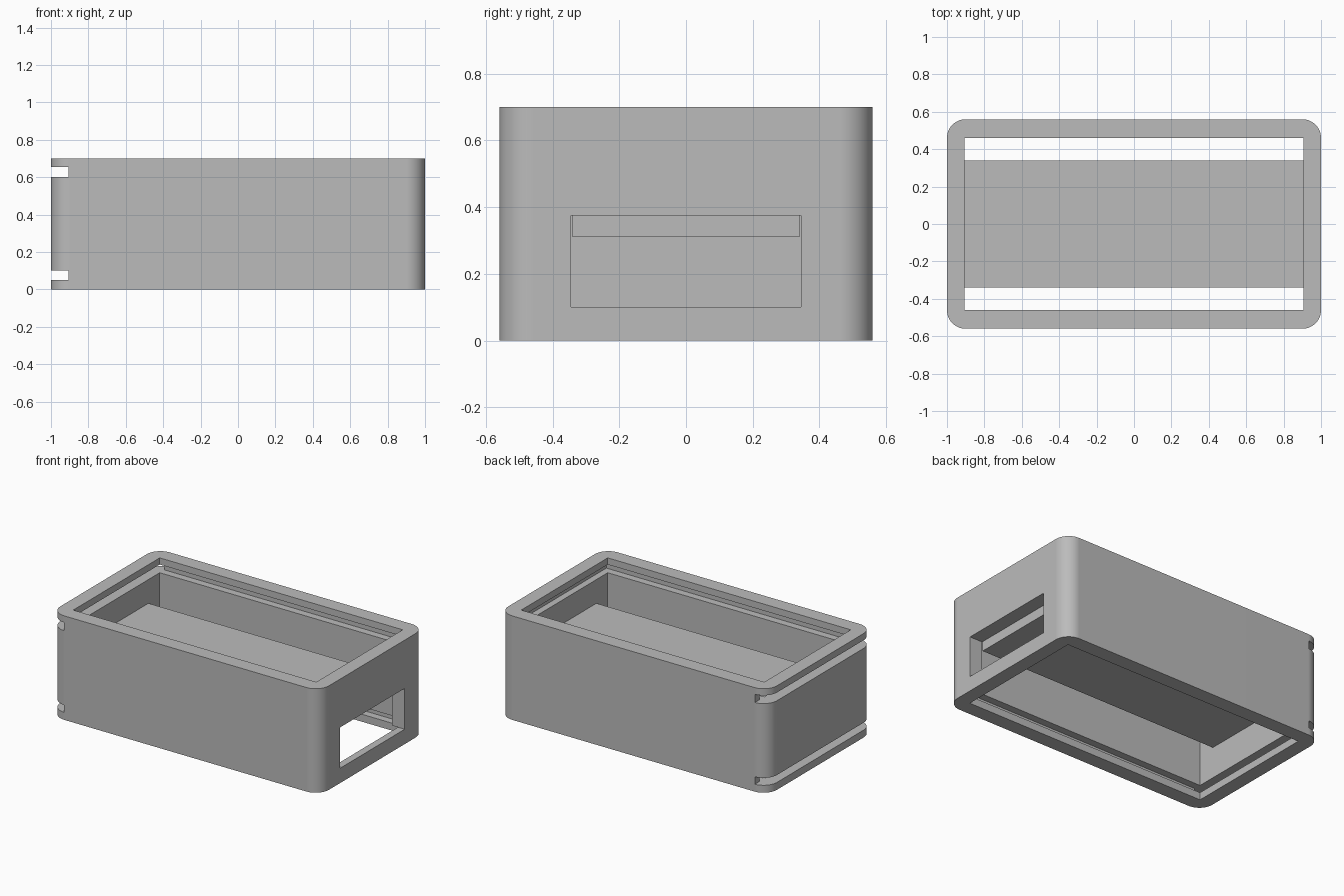
import bpy
import bmesh
from math import radians
from mathutils import Vector

default = bpy.data.objects.get("Cube")
if default:
    bpy.data.objects.remove(default, do_unlink=True)

# Overall sizes
HX, HY, H = 1.0, 0.56, 0.70       # half length, half width, height
IX, IY = 0.905, 0.46              # half size of the opening
SLOTS = ((0.05, 0.10), (0.60, 0.655))

grey = bpy.data.materials.new("plain grey")
grey.use_nodes = True
colour = (0.5, 0.5, 0.5, 1.0)
grey.diffuse_color = colour
grey.node_tree.nodes["Principled BSDF"].inputs["Base Color"].default_value = colour


def block(name, x, y, z, corner=0.0):
    """Box between (min, max) pairs, with optional rounded upright corners."""
    bm = bmesh.new()
    bmesh.ops.create_cube(bm, size=1)
    for v in bm.verts:
        v.co = Vector([(a + b) / 2 + c * (b - a)
                       for (a, b), c in zip((x, y, z), v.co)])
    if corner:
        upright = [e for e in bm.edges
                   if abs(e.verts[0].co.z - e.verts[1].co.z) > 0.1]
        bmesh.ops.bevel(bm, geom=upright, offset=corner, segments=14,
                        profile=0.5, affect='EDGES')
    mesh = bpy.data.meshes.new(name)
    bm.to_mesh(mesh)
    bm.free()
    mesh.materials.append(grey)
    obj = bpy.data.objects.new(name, mesh)
    bpy.context.collection.objects.link(obj)
    return obj


def cut(target, x, y, z):
    """Subtract a box from the target and discard the cutter."""
    cutter = block("cutter", x, y, z)
    cutter.hide_render = True
    mod = target.modifiers.new("cut", 'BOOLEAN')
    mod.operation = 'DIFFERENCE'
    mod.solver = 'EXACT'
    mod.object = cutter
    bpy.context.view_layer.update()
    graph = bpy.context.evaluated_depsgraph_get()
    result = bpy.data.meshes.new_from_object(target.evaluated_get(graph))
    target.modifiers.clear()
    target.data = result
    bpy.data.objects.remove(cutter, do_unlink=True)


# Outer case, open at top and bottom
case = block("case_walls", (-HX, HX), (-HY, HY), (0, H), corner=0.1)
cut(case, (-IX, IX), (-IY, IY), (-0.1, H + 0.1))

# Window in the left end wall
cut(case, (IX - 0.1, HX + 0.1), (-0.345, 0.345), (0.10, 0.375))

# Sliding panel slots: open through the right end, grooved into the other walls
for z in SLOTS:
    cut(case, (-HX - 0.1, -IX), (-HY - 0.1, HY + 0.1), z)
    cut(case, (-HX, IX + 0.045), (-IY - 0.05, IY + 0.05), z)

# Smooth rounded corners, flat walls
bpy.ops.object.select_all(action='DESELECT')
case.select_set(True)
bpy.context.view_layer.objects.active = case
bpy.ops.object.shade_smooth_by_angle(angle=radians(30))
weighted = case.modifiers.new("flat walls", 'WEIGHTED_NORMAL')
weighted.keep_sharp = True

# Inner shelf spanning end to end
block("inner_shelf", (-IX, IX), (-0.34, 0.34), (0.31, 0.44))
